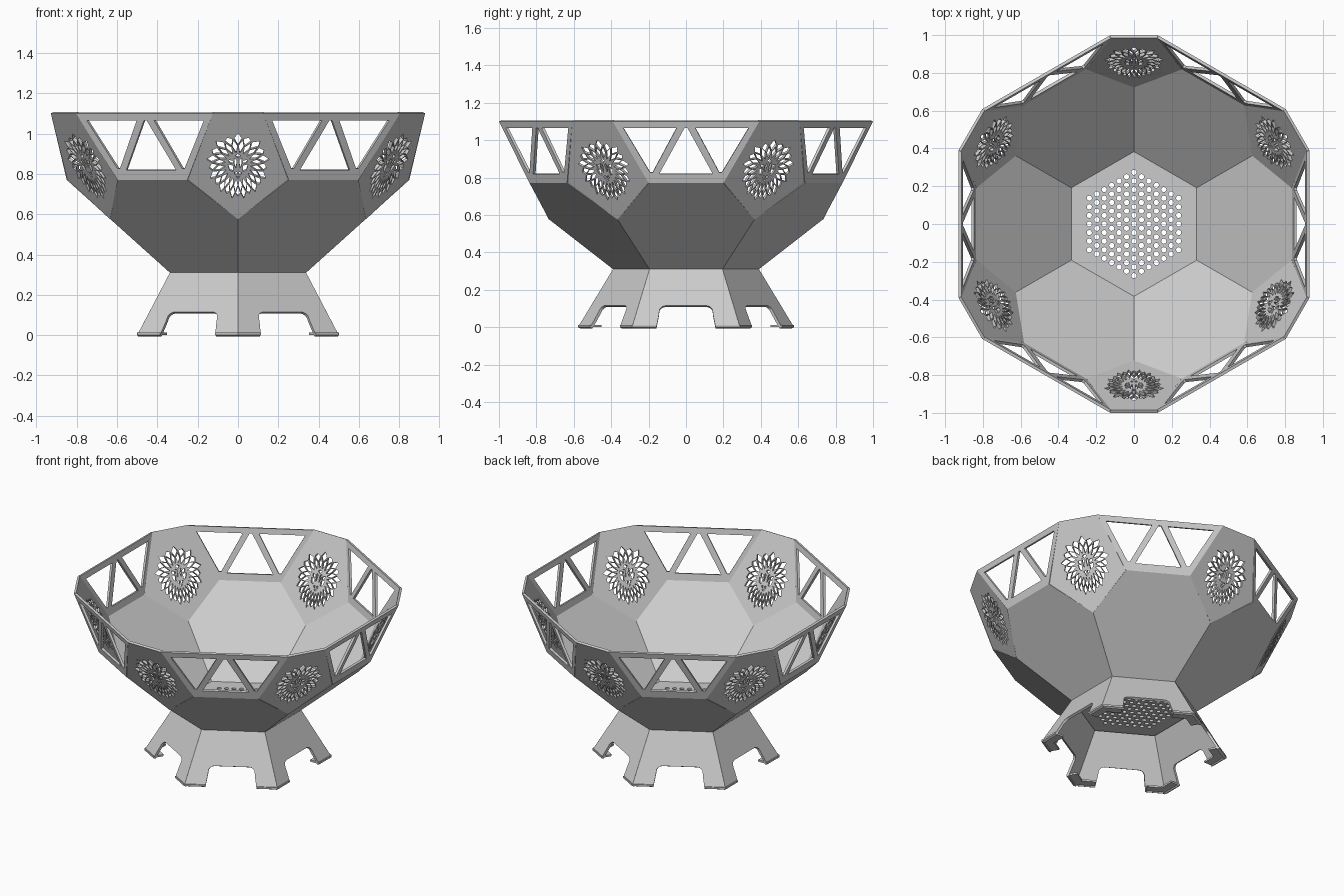
import bpy, bmesh
from math import sin, cos, pi, hypot
from mathutils import Matrix, Vector

if "Cube" in bpy.data.objects:
    bpy.data.objects.remove(bpy.data.objects["Cube"])

T = 0.016  # sheet thickness


def sheet(name, loops, thick=T):
    """Flat plate from an outline plus hole loops; outer face on local z = 0."""
    cu = bpy.data.curves.new(name, 'CURVE')
    cu.dimensions = '2D'
    cu.fill_mode = 'BOTH'
    cu.extrude = thick / 2
    for pts in loops:
        sp = cu.splines.new('POLY')
        sp.points.add(len(pts) - 1)
        for p, (x, y) in zip(sp.points, pts):
            p.co = (x, y, 0, 1)
        sp.use_cyclic_u = True
        sp.use_smooth = False
    ob = bpy.data.objects.new(name, cu)
    bpy.context.collection.objects.link(ob)
    dg = bpy.context.evaluated_depsgraph_get()
    me = bpy.data.meshes.new_from_object(ob.evaluated_get(dg))
    bpy.data.objects.remove(ob)
    bm = bmesh.new()
    bm.from_mesh(me)
    bmesh.ops.remove_doubles(bm, verts=bm.verts, dist=1e-5)
    bmesh.ops.translate(bm, verts=bm.verts, vec=(0, 0, -thick / 2))
    bmesh.ops.recalc_face_normals(bm, faces=bm.faces)
    for f in bm.faces:
        f.smooth = False
    bm.to_mesh(me)
    bm.free()
    me.name = name
    return me


def frame(r0, z0, r1, z1):
    """Local x runs sideways, local y up the slope, local z outward."""
    v = Vector((r1 - r0, 0, z1 - z0)).normalized()
    u = Vector((0, 1, 0))
    n = u.cross(v)
    m = Matrix((u, v, n)).transposed().to_4x4()
    m.translation = (r0, 0, z0)
    return m


def ring(name, me, m, start=0):
    for k in range(6):
        ob = bpy.data.objects.new(f"{name}_{k + 1}", me)
        ob.matrix_world = Matrix.Rotation(start + k * pi / 3, 4, 'Z') @ m
        bpy.context.collection.objects.link(ob)


def mirror(pts):
    return [(-x, y) for x, y in pts]


def sym(half):
    """Closed outline from its right half, listed bottom to top."""
    return half + mirror(half)[::-1]


# key radii and heights of the bowl
RB, ZB = 0.338, 0.31      # base edge
RM, ZM = 0.733, 0.575     # side corners of the hexagons
RU, ZU = 0.85, 0.77       # upper edge of the hexagons
RT, ZT = 0.9285, 1.10     # rim over the triangles

# perforated base plate
holes = []
P = 0.0455
for q in range(-6, 7):
    for r in range(-6, 7):
        if abs(q + r) <= 6:
            cx, cy = q * P * 0.866, (r + q / 2) * P
            holes.append([(cx + 0.0138 * cos(a * pi / 6), cy + 0.0138 * sin(a * pi / 6)) for a in range(12)])
hexa = [(0.39 * cos(pi / 6 + k * pi / 3), 0.39 * sin(pi / 6 + k * pi / 3)) for k in range(6)]
plate = bpy.data.objects.new("base_plate", sheet("base_plate", [hexa] + holes))
plate.location.z = ZB + T
bpy.context.collection.objects.link(plate)

# six lower hexagon panels
L = hypot(RU - RB, ZU - ZB)
vm = (RM * cos(pi / 6) - RB) / (RU - RB) * L
ring("hexagon_panel", sheet("hexagon_panel", [sym([(0.195, 0), (RM * 0.5, vm), (0.2, L)])]),
     frame(RB, ZB, RU, ZU))

# six rim panels with triangular windows
L = hypot(RT - RU, ZT - ZU)
side = [(0.335, 0.303), (0.05, 0.303), (0.178, 0.058), (0.192, 0.058)]
middle = sym([(0.143, 0.05), (0.008, 0.303)])
ring("triangle_panel", sheet("triangle_panel", [sym([(0.2, 0), (0.392, L)]), middle, side, mirror(side)]),
     frame(RU, ZU, RT, ZT))

# six pentagon panels with a pierced lion head
W, H, CV = 0.155, 0.183, 0.295


def mane_point(rad, ang):
    ang -= 0.4 * (rad - 0.4) * cos(ang)      # locks droop downward
    y = H * rad * sin(ang)
    return (W * rad * cos(ang) * (1 + 0.13 * y / H), CV + y)


lion = []
N = 22
d = 2 * pi / N
for k in range(N):
    a = pi / 2 + k * d
    tip = 1.0 if k % 2 == 0 else 0.92
    for a0, r0, r1, r2 in ((a, 0.63, 0.84, tip), (a + d / 2, 0.40, 0.61, 0.79)):
        w = 0.43 * d
        lion.append([mane_point(r0, a0), mane_point(r1, a0 + w), mane_point(r2, a0), mane_point(r1, a0 - w)])
face = [
    [(0.006, 0.035), (0.019, 0.044), (0.016, 0.0), (0.01, -0.012)],       # nose bridge
    [(0.024, 0.03), (0.046, 0.036), (0.043, 0.018), (0.024, 0.012)],      # eye
    [(0.024, 0.004), (0.05, 0.01), (0.042, -0.022), (0.026, -0.03)],      # cheek
    [(0.004, -0.032), (0.02, -0.036), (0.012, -0.05), (0.004, -0.046)],   # muzzle
]
face += [mirror(f) for f in face]
face += [[(0, 0.068), (0.014, 0.058), (0, 0.044), (-0.014, 0.058)],       # forehead
         [(-0.012, -0.056), (0.012, -0.056), (0, -0.068)]]                # chin
lion += [[(x, y + CV) for x, y in f] for f in face]
L = hypot(1.0 - RM, ZT - ZM)
vu = (ZU - ZM) / (ZT - ZM) * L
ring("lion_panel", sheet("lion_panel", [[(0, 0), (0.252, vu), (0.125, L), (-0.125, L), (-0.252, vu)]] + lion),
     frame(RM, ZM, 1.0, ZT), pi / 6)

# flared stand with arched cutouts
L = hypot(0.5 - RB, ZB)
arch = [(0.158, 0), (0.145, 0.075)]
arch += [(0.108 + 0.035 * cos(t * pi / 8), 0.095 + 0.035 * sin(t * pi / 8)) for t in range(5)]
stand = [(0.195, L), (0.289, 0)] + arch
ring("stand_side", sheet("stand_side", [stand + mirror(stand)[::-1]]), frame(0.5, 0, RB, ZB))

# inward foot flanges
flat = Matrix.Translation((0, 0, 0.012))
foot = [(0.5, 0.158), (0.5, 0.289), (0.43, 0.248), (0.43, 0.158)]
for nm, pts in (("left_foot", foot), ("right_foot", [(x, -y) for x, y in foot])):
    ring(nm, sheet(nm, [pts], 0.012), flat)
